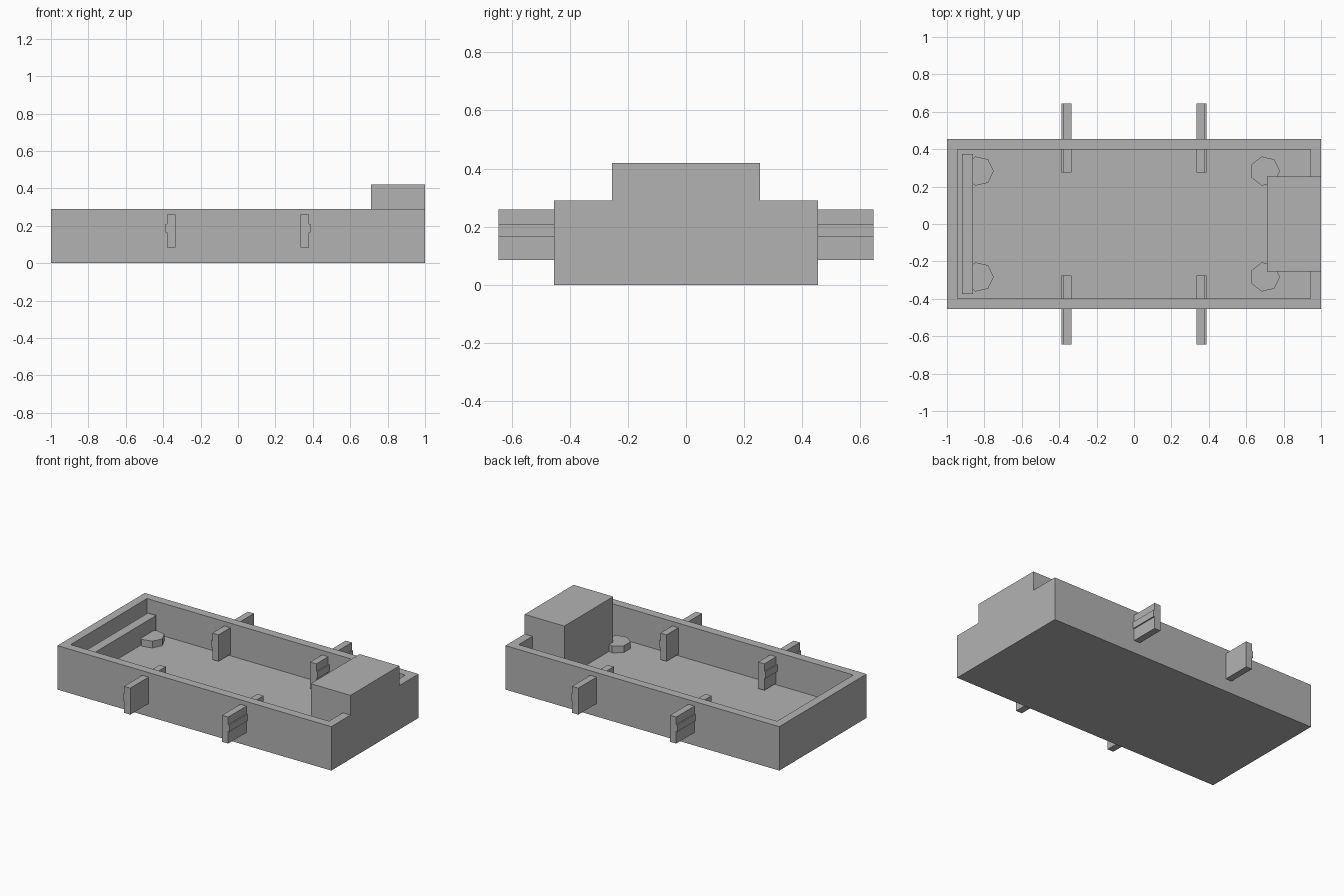
import bpy
import bmesh
from mathutils import Matrix, Vector

cube = bpy.data.objects.get("Cube")
if cube:
    bpy.data.objects.remove(cube, do_unlink=True)

GREY = (0.45, 0.45, 0.45, 1.0)
mat = bpy.data.materials.new("plain grey")
mat.use_nodes = True
mat.diffuse_color = GREY
mat.node_tree.nodes["Principled BSDF"].inputs["Base Color"].default_value = GREY

LENGTH, WIDTH, RIM = 2.0, 0.91, 0.29
WALL, FLOOR = 0.08, 0.075
INNER_X, INNER_Y = LENGTH / 2 - WALL, WIDTH / 2 - WALL


def finish(name, bm):
    bmesh.ops.recalc_face_normals(bm, faces=bm.faces)
    mesh = bpy.data.meshes.new(name)
    bm.to_mesh(mesh)
    bm.free()
    mesh.materials.append(mat)
    obj = bpy.data.objects.new(name, mesh)
    bpy.context.scene.collection.objects.link(obj)
    return obj


def box_mesh(low, high):
    low, high = Vector(low), Vector(high)
    bm = bmesh.new()
    move = Matrix.Translation((low + high) / 2)
    bmesh.ops.create_cube(bm, size=1, matrix=move @ Matrix.Diagonal((*(high - low), 1)))
    return bm


# Open tray: inset the top of a block and sink it to the floor
bm = box_mesh((-LENGTH / 2, -WIDTH / 2, 0), (LENGTH / 2, WIDTH / 2, RIM))
top = max(bm.faces, key=lambda f: f.calc_center_median().z)
bmesh.ops.inset_region(bm, faces=[top], thickness=WALL)
sunk = bmesh.ops.extrude_face_region(bm, geom=[top])["geom"]
bmesh.ops.delete(bm, geom=[top], context='FACES_ONLY')
for v in sunk:
    if isinstance(v, bmesh.types.BMVert):
        v.co.z = FLOOR
finish("tray", bm)

# Raised block at one end and low ledge at the other
finish("end_block", box_mesh((0.71, -0.255, FLOOR), (1, 0.255, 0.42)))
finish("ledge", box_mesh((-INNER_X, -INNER_Y, FLOOR), (-0.86, INNER_Y, 0.21)))


def bracket(name, sx, sy):
    """Upright plate through the side wall, with a shallow rib on its outer face."""
    profile = [(0.335, 0.085), (0.38, 0.085), (0.38, 0.165), (0.388, 0.165),
               (0.388, 0.21), (0.38, 0.21), (0.38, 0.26), (0.335, 0.26)]
    bm = bmesh.new()
    face = bm.faces.new([bm.verts.new((sx * x, sy * 0.275, z)) for x, z in profile])
    geom = bmesh.ops.extrude_face_region(bm, geom=[face])["geom"]
    verts = [g for g in geom if isinstance(g, bmesh.types.BMVert)]
    bmesh.ops.translate(bm, verts=verts, vec=(0, sy * 0.37, 0))
    finish(name, bm)


def floor_stud(name, x, y):
    """Seven-sided stud with a corner pointing along +x."""
    bm = bmesh.new()
    height = 0.045
    bmesh.ops.create_cone(bm, cap_ends=True, segments=7, radius1=0.08, radius2=0.08, depth=height)
    turn = max(bm.verts, key=lambda v: v.co.x).co
    angle = Vector((turn.x, turn.y)).angle_signed(Vector((1, 0)))
    bmesh.ops.rotate(bm, verts=bm.verts, matrix=Matrix.Rotation(-angle, 3, 'Z'))
    bmesh.ops.translate(bm, verts=bm.verts, vec=(x, y, FLOOR + height / 2))
    finish(name, bm)


# Brackets and studs repeat on both sides and both ends
for side, sy in (("right_side", -1), ("left_side", 1)):
    for end, sx, stud_x in (("a", -1, -0.83), ("b", 1, 0.70)):
        bracket(f"bracket_{side}_{end}", sx, sy)
        floor_stud(f"floor_stud_{side}_{end}", stud_x, sy * 0.283)
